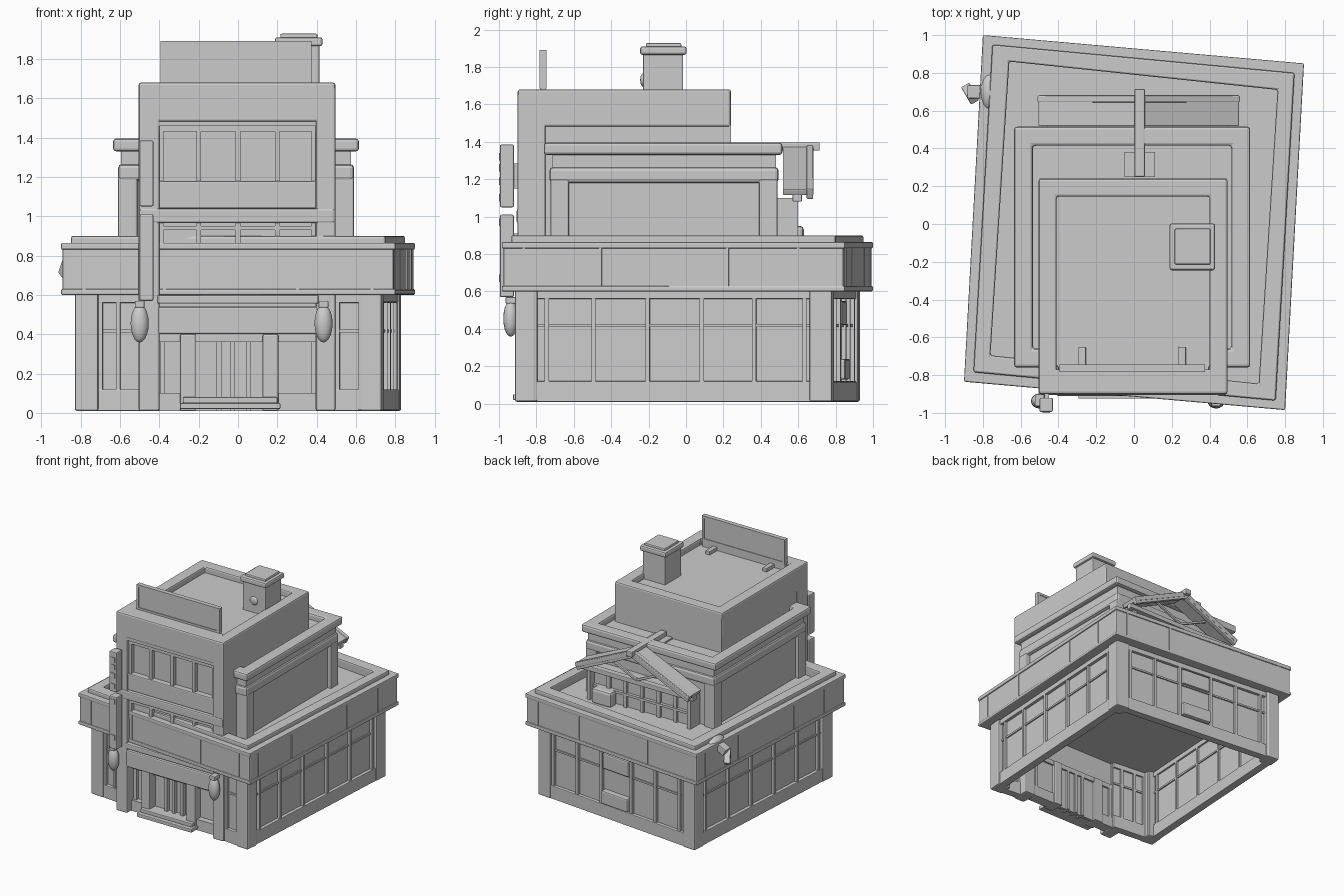
import bpy, bmesh, math
from mathutils import Vector, Matrix

cube = bpy.data.objects.get("Cube")
if cube:
    bpy.data.objects.remove(cube, do_unlink=True)

stone = bpy.data.materials.new("plain_grey")
stone.use_nodes = True
GREY = (0.6, 0.6, 0.6, 1)
stone.diffuse_color = GREY
stone.node_tree.nodes["Principled BSDF"].inputs["Base Color"].default_value = GREY


def finish(name, bm, bevel=0.0):
    bmesh.ops.recalc_face_normals(bm, faces=bm.faces)
    mesh = bpy.data.meshes.new(name)
    bm.to_mesh(mesh)
    bm.free()
    mesh.materials.append(stone)
    ob = bpy.data.objects.new(name, mesh)
    bpy.context.scene.collection.objects.link(ob)
    if bevel:
        mod = ob.modifiers.new("soft_edges", 'BEVEL')
        mod.width, mod.segments = bevel, 2
    return ob


def prism(name, pts, z0, z1, bevel=0.0):
    """Solid upright prism over a footprint."""
    bm = bmesh.new()
    lo = [bm.verts.new((x, y, z0)) for x, y in pts]
    hi = [bm.verts.new((x, y, z1)) for x, y in pts]
    n = len(pts)
    bm.faces.new(lo)
    bm.faces.new(hi)
    for i in range(n):
        j = (i + 1) % n
        bm.faces.new((lo[i], lo[j], hi[j], hi[i]))
    return finish(name, bm, bevel)


def rect(x0, x1, y0, y1):
    return [(x0, y0), (x1, y0), (x1, y1), (x0, y1)]


def box(name, x0, x1, y0, y1, z0, z1, bevel=0.0):
    return prism(name, rect(x0, x1, y0, y1), z0, z1, bevel)


def inset(pts, t):
    return [(x - math.copysign(t, x), y - math.copysign(t, y)) for x, y in pts]


def ring(name, pts, t, z0, z1, bevel=0.0):
    """Four-sided rim of thickness t inside a footprint."""
    bm = bmesh.new()
    loops = [[bm.verts.new((x, y, z)) for x, y in p]
             for p, z in ((pts, z0), (pts, z1), (inset(pts, t), z1), (inset(pts, t), z0))]
    for k in range(4):
        a, b = loops[k], loops[(k + 1) % 4]
        for i in range(4):
            j = (i + 1) % 4
            bm.faces.new((a[i], a[j], b[j], b[i]))
    return finish(name, bm, bevel)


def slab(name, p, q, s0, s1, z0, z1, d0, d1, bevel=0.0):
    """Box along the wall p-q, from s0 to s1, standing d0 to d1 out of it."""
    p, q = Vector(p), Vector(q)
    u = (q - p).normalized()
    out = Vector((u.y, -u.x))
    pts = [p + u * s + out * d for s, d in ((s0, d0), (s1, d0), (s1, d1), (s0, d1))]
    return prism(name, [tuple(v) for v in pts], z0, z1, bevel)


def beam(name, a, b, w, h):
    a, b = Vector(a), Vector(b)
    bm = bmesh.new()
    rot = (b - a).to_track_quat('X', 'Z').to_matrix().to_4x4()
    bmesh.ops.create_cube(bm, size=1, matrix=Matrix.Translation((a + b) / 2) @ rot
                          @ Matrix.Diagonal(((b - a).length, w, h, 1)))
    return finish(name, bm, 0.006)


def ball(name, centre, radii):
    bm = bmesh.new()
    bmesh.ops.create_uvsphere(bm, u_segments=16, v_segments=10, radius=1,
                              matrix=Matrix.Translation(centre) @ Matrix.Diagonal((*radii, 1)))
    for f in bm.faces:
        f.smooth = True
    return finish(name, bm)


# Slightly turned ground floor and the fascia band over it
BAND = [(-0.9, -0.835), (0.8, -0.985), (0.9, 0.85), (-0.8, 1.0)]
BASE = inset(BAND, 0.07)
prism("ground_floor_roof", inset(BAND, 0.02), 0.6, 0.83)
ring("fascia_band", inset(BAND, 0.008), 0.12, 0.61, 0.85, 0.01)
ring("fascia_lower_trim", BAND, 0.05, 0.6, 0.63, 0.008)
ring("fascia_upper_trim", BAND, 0.06, 0.83, 0.865, 0.008)
ring("fascia_parapet", inset(BAND, 0.05), 0.09, 0.8, 0.9, 0.012)

# Ground floor walls: glazing, posts, sill, header, window bars
bars = [
    [0.13, 0.22, 0.34, 1.24, 1.34],
    [0.17, 0.42, 0.71, 1.0, 1.28, 1.55],
    [0.14, 0.38, 0.62, 0.92, 1.16, 1.4],
    [0.16, 0.44, 0.72, 1.0, 1.28, 1.54],
]
for i, name in enumerate(("front", "left", "back", "right")):
    p, q = BASE[i], BASE[(i + 1) % 4]
    n = (Vector(q) - Vector(p)).length
    # the front wall is broken by the entrance
    spans = ((0.04, 0.42), (1.24, n - 0.04)) if i == 0 else ((0.04, n - 0.04),)
    for s0, s1 in spans:
        slab(name + "_glazing", p, q, s0, s1, 0.01, 0.6, -0.06, -0.035)
        slab(name + "_header", p, q, s0, s1, 0.56, 0.61, -0.075, -0.01, 0.005)
        slab(name + "_sill", p, q, s0, s1, 0.01, 0.12, -0.075, -0.008, 0.005)
        slab(name + "_crossbar", p, q, s0, s1, 0.41, 0.425, -0.07, -0.024)
    slab(name + "_post_start", p, q, 0.0, 0.12, 0.01, 0.61, -0.11, 0.0, 0.01)
    slab(name + "_post_end", p, q, n - 0.12, n, 0.01, 0.61, -0.11, 0.0, 0.01)
    for s in bars[i]:
        slab(name + "_window_bar", p, q, s - 0.011, s + 0.011, 0.1, 0.58, -0.075, -0.012)
    # fascia panel seams
    a, b = BAND[i], BAND[(i + 1) % 4]
    for s in (0.11, 0.52, 1.2, 1.58):
        slab(name + "_fascia_seam", a, b, s, s + 0.015, 0.62, 0.84, -0.02, -0.003)

# Service hatch on the back wall
slab("back_hatch", BASE[2], BASE[3], 0.64, 0.9, 0.13, 0.24, -0.05, 0.01, 0.01)
slab("back_shutter", BASE[2], BASE[3], 0.64, 0.9, 0.42, 0.55, -0.05, -0.005, 0.01)

# Middle storey
MID = rect(-0.58, 0.56, -0.70, 0.47)
CORNICE = rect(-0.635, 0.615, -0.76, 0.515)
prism("middle_storey", MID, 0.8, 1.345)
ring("middle_lip", rect(-0.61, 0.59, -0.73, 0.495), 0.06, 1.18, 1.265, 0.02)
ring("middle_neck", rect(-0.595, 0.575, -0.715, 0.48), 0.06, 1.25, 1.34)
ring("middle_cornice", CORNICE, 0.1, 1.33, 1.395, 0.015)
for x in (-0.61, 0.49):
    for y in (-0.725, 0.39):
        box("middle_corner_pillar", x, x + 0.1, y, y + 0.1, 0.8, 1.2, 0.01)

# Tower
TOWER = rect(-0.505, 0.495, -0.9, 0.24)
box("tower_body", -0.5, 0.49, -0.84, 0.24, 0.6, 1.63)
ring("tower_parapet", TOWER, 0.095, 1.48, 1.68, 0.012)
box("parapet_front_ledge", -0.42, 0.41, -0.82, -0.77, 1.6, 1.68)
for x0, x1 in ((-0.505, -0.4), (0.395, 0.495)):
    box("tower_front_pillar", x0, x1, -0.9, -0.75, 0.01, 1.66, 0.01)
box("tower_lintel", -0.42, 0.41, -0.895, -0.83, 1.46, 1.66)
box("tower_spandrel", -0.42, 0.41, -0.885, -0.83, 1.04, 1.18, 0.008)
box("tower_floor_beam", -0.5, 0.49, -0.905, -0.83, 0.965, 1.04, 0.01)
box("window_top_frame", -0.4, 0.395, -0.88, -0.83, 1.43, 1.46)
for x in (-0.39, -0.2, 0.0, 0.2, 0.385):
    box("upper_window_bar", x - 0.012, x + 0.012, -0.875, -0.83, 1.17, 1.45)
    box("lower_window_bar", x - 0.012, x + 0.012, -0.875, -0.83, 0.8, 0.97)
box("lower_window_rail", -0.4, 0.395, -0.87, -0.83, 0.93, 0.95)

# Recessed entrance
box("entrance_fascia", -0.41, 0.41, -0.9, -0.77, 0.4, 0.54, 0.01)
box("entrance_fascia_trim", -0.41, 0.41, -0.91, -0.77, 0.555, 0.6, 0.008)
box("entrance_wall", -0.41, 0.41, -0.79, -0.765, 0.01, 0.6)
for x in (-0.295, 0.125):
    box("door_column", x, x + 0.08, -0.865, -0.74, 0.01, 0.4, 0.008)
for x in (-0.395, -0.11, -0.04, 0.04, 0.37):
    box("door_stile", x, x + 0.025, -0.82, -0.75, 0.01, 0.37)
box("door_rail", -0.4, 0.4, -0.83, -0.75, 0.36, 0.4)
for x0, x1 in ((-0.4, -0.28), (0.2, 0.4)):
    box("entrance_low_wall", x0, x1, -0.84, -0.75, 0.01, 0.1)
box("entrance_step", -0.295, 0.215, -0.925, -0.77, 0.02, 0.05, 0.005)
box("entrance_top_step", -0.28, 0.2, -0.895, -0.77, 0.05, 0.08, 0.005)

# Lanterns and vertical blade signs
for x in (-0.5, 0.435):
    ball("lantern", (x, -0.937, 0.455), (0.046, 0.04, 0.097))
    box("lantern_cap", x - 0.025, x + 0.025, -0.965, -0.9, 0.535, 0.57, 0.006)
for z0, z1, marks in ((0.57, 1.01, (0.67, 0.97)), (1.05, 1.385, (1.1, 1.19, 1.26, 1.32))):
    box("blade_sign", -0.5, -0.43, -0.995, -0.92, z0, z1, 0.008)
    box("blade_sign_bracket", -0.475, -0.45, -0.93, -0.88, z0 + 0.1, z1 - 0.1)
    for z in marks:
        box("blade_sign_block", -0.485, -0.445, -1.0, -0.99, z - 0.02, z + 0.02)

# Roof board on its feet
box("roof_board", -0.395, 0.375, -0.777, -0.75, 1.62, 1.89, 0.006)
board_frame = ((-0.395, 0.375, 1.87, 1.89), (-0.395, 0.375, 1.685, 1.7),
               (-0.395, -0.375, 1.69, 1.88), (0.355, 0.375, 1.69, 1.88))
for x0, x1, z0, z1 in board_frame:
    box("roof_board_frame", x0, x1, -0.783, -0.745, z0, z1)
for x in (-0.275, 0.255):
    box("roof_board_foot", x - 0.02, x + 0.02, -0.76, -0.65, 1.62, 1.66, 0.005)

# Chimney
box("chimney", 0.205, 0.415, -0.23, -0.015, 1.6, 1.88, 0.008)
box("chimney_cap", 0.188, 0.43, -0.245, 0.003, 1.865, 1.91, 0.012)
box("chimney_top", 0.215, 0.405, -0.215, -0.025, 1.9, 1.928, 0.008)
ball("chimney_vent", (0.31, -0.23, 1.73), (0.035, 0.015, 0.035))

# Rear gable porch on the first roof
APEX = (0.03, 1.365)
for side, x in (("right", -0.5), ("left", 0.55)):
    beam(side + "_gable_slope", (APEX[0], 0.6, APEX[1]), (x, 0.6, 1.13), 0.165, 0.035)
    beam(side + "_gable_rafter", (APEX[0], 0.662, APEX[1] - 0.005), (x, 0.662, 1.12), 0.035, 0.06)
    beam(side + "_gable_strut", (APEX[0], 0.61, 1.12), ((x + APEX[0]) / 2, 0.61, 1.24), 0.02, 0.02)
beam("gable_ridge", (0.03, 0.25, 1.375), (0.03, 0.715, 1.375), 0.055, 0.045)
box("ridge_bracket", -0.05, 0.11, 0.25, 0.38, 1.34, 1.36)
box("gable_tie", -0.5, 0.55, 0.57, 0.62, 1.08, 1.12, 0.006)
box("porch_wall", -0.46, 0.5, 0.46, 0.54, 0.8, 1.1)
for i in range(7):
    x = -0.46 + i * 0.155
    box("porch_post", x, x + 0.03, 0.53, 0.6 if i in (0, 6) else 0.56, 0.8, 1.1)
box("porch_rail", -0.46, 0.5, 0.53, 0.565, 0.93, 0.95)
box("rear_vent_unit", 0.26, 0.44, 0.54, 0.63, 0.82, 0.95, 0.02)

# Lamp fitting on the rear corner
ball("corner_lump", (-0.765, 0.7, 0.845), (0.05, 0.1, 0.05))
beam("corner_lamp_arm", (-0.79, 0.7, 0.83), (-0.87, 0.7, 0.79), 0.07, 0.06)
beam("corner_lamp", (-0.85, 0.66, 0.8), (-0.885, 0.72, 0.7), 0.05, 0.05)
